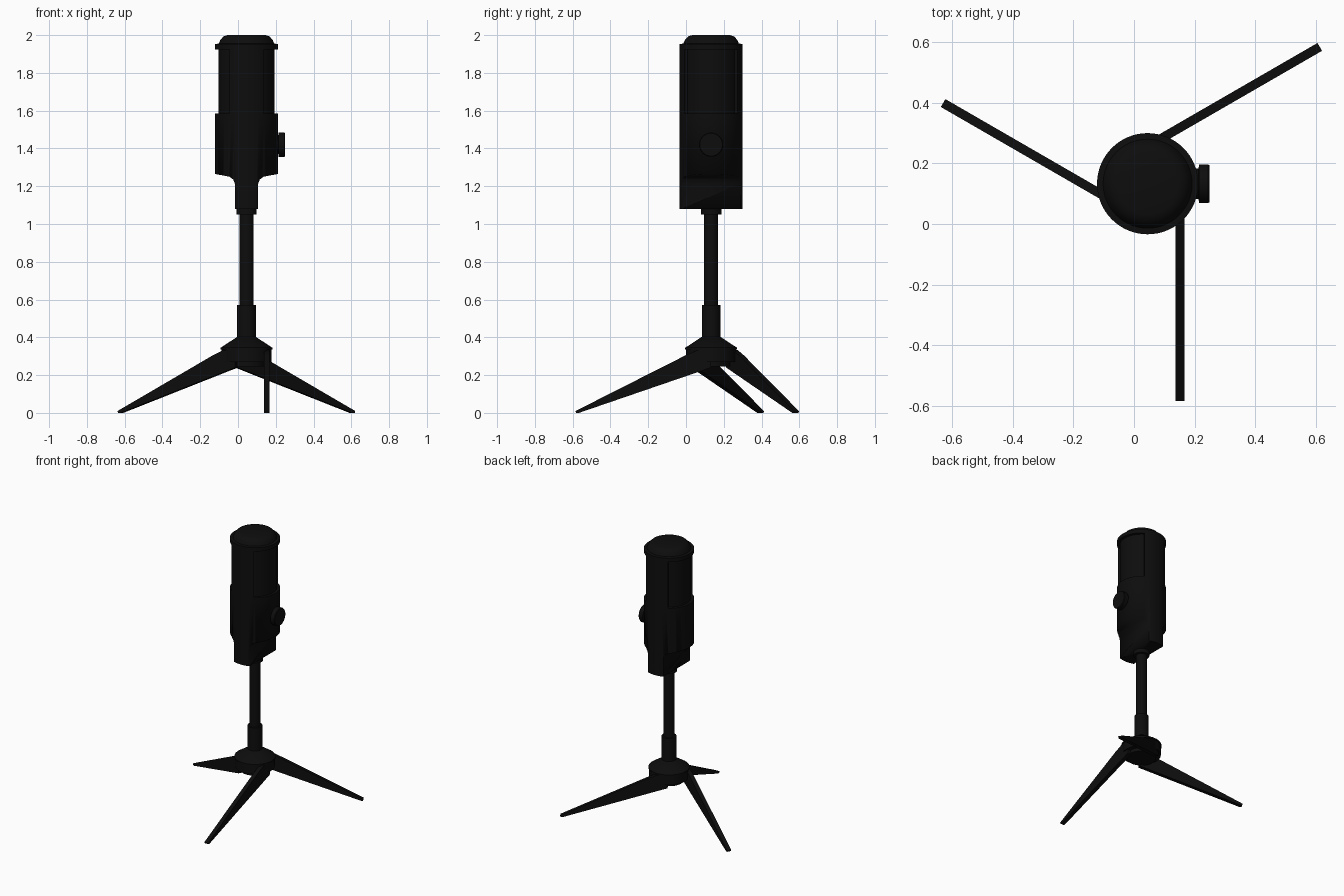
import bpy, bmesh, math
from mathutils import Matrix, Vector

cube = bpy.data.objects.get("Cube")
if cube:
    bpy.data.objects.remove(cube, do_unlink=True)

AXIS = Vector((0.045, 0.133, 0))   # vertical centre line of stand and body

black = bpy.data.materials.new("matte_black")
black.use_nodes = True
black.diffuse_color = (0.004, 0.004, 0.004, 1)
bsdf = next(n for n in black.node_tree.nodes if n.type == 'BSDF_PRINCIPLED')
bsdf.inputs["Base Color"].default_value = black.diffuse_color
bsdf.inputs["Roughness"].default_value = 0.6


def finish(name, bm, matrix=Matrix()):
    """Turn a bmesh into a shaded object on the centre line."""
    bmesh.ops.recalc_face_normals(bm, faces=bm.faces)
    mesh = bpy.data.meshes.new(name)
    bm.to_mesh(mesh)
    bm.free()
    mesh.transform(matrix)
    mesh.materials.append(black)
    obj = bpy.data.objects.new(name, mesh)
    obj.location = AXIS
    bpy.context.collection.objects.link(obj)
    bpy.ops.object.select_all(action='DESELECT')
    obj.select_set(True)
    bpy.context.view_layer.objects.active = obj
    bpy.ops.object.shade_smooth_by_angle(angle=math.radians(35))
    return obj


def lathe(name, profile, steps=64, matrix=Matrix()):
    """Revolve a (radius, height) profile that starts and ends at radius 0."""
    bm = bmesh.new()
    verts = [bm.verts.new((r, 0, z)) for r, z in profile]
    edges = [bm.edges.new(pair) for pair in zip(verts, verts[1:])]
    bmesh.ops.spin(bm, geom=verts + edges, cent=(0, 0, 0), axis=(0, 0, 1),
                   angle=math.tau, steps=steps)
    bmesh.ops.remove_doubles(bm, verts=bm.verts, dist=1e-5)
    return finish(name, bm, matrix)


def prism(name, outline, half_depth, offset=0, matrix=Matrix()):
    """Extrude an (x, z) outline along y, centred on the offset."""
    bm = bmesh.new()
    face = bm.faces.new([bm.verts.new((x, offset - half_depth, z)) for x, z in outline])
    geom = bmesh.ops.extrude_face_region(bm, geom=[face])["geom"]
    bmesh.ops.translate(bm, vec=(0, 2 * half_depth, 0),
                        verts=[v for v in geom if isinstance(v, bmesh.types.BMVert)])
    return finish(name, bm, matrix)


def curved_panel(name, centre, half_angle, r0, r1, z0, z1, steps=12):
    """Raised strip that follows the round body."""
    bm = bmesh.new()
    face = bm.faces.new([bm.verts.new(p) for p in
                         ((r0, 0, z0), (r1, 0, z0), (r1, 0, z1), (r0, 0, z1))])
    cap = face.copy()
    bmesh.ops.spin(bm, geom=[cap] + cap.verts[:] + cap.edges[:], cent=(0, 0, 0),
                   axis=(0, 0, 1), angle=2 * half_angle, steps=steps)
    bmesh.ops.remove_doubles(bm, verts=bm.verts, dist=1e-5)
    return finish(name, bm, Matrix.Rotation(centre - half_angle, 4, 'Z'))


# Head: domed cap with a thin rim, over the slimmer grille
lathe("top_cap", [(0, 2.0), (0.10, 2.0), (0.122, 1.993), (0.138, 1.975), (0.147, 1.955),
                  (0.167, 1.953), (0.167, 1.925), (0, 1.925)])
lathe("grille", [(0, 1.93), (0.148, 1.93), (0.148, 1.58), (0, 1.58)])
for side, turn in (("front", -90), ("back", 90)):
    curved_panel(side + "_strip", math.radians(turn), math.radians(33),
                 0.14, 0.167, 1.58, 1.93)

# Lower body, with both flanks scooped away to leave a flat tongue
body = lathe("lower_body", [(0, 1.585), (0.167, 1.585), (0.167, 1.08), (0, 1.08)])
scoop = [(0.062, 1.0), (0.062, 1.215), (0.07, 1.235), (0.09, 1.25),
         (0.125, 1.257), (0.25, 1.28), (0.25, 1.0)]
for sign in (1, -1):
    cutter = prism("scoop_cutter", [(sign * x, z) for x, z in scoop], 0.3)
    cutter.hide_render = True
    bpy.context.view_layer.objects.active = body
    cut = body.modifiers.new("scoop", 'BOOLEAN')
    cut.operation = 'DIFFERENCE'
    cut.solver = 'EXACT'
    cut.object = cutter
    bpy.ops.object.modifier_apply(modifier=cut.name)
    bpy.data.objects.remove(cutter, do_unlink=True)

# Side knob
lathe("side_knob", [(0, 0.15), (0.05, 0.15), (0.05, 0.168), (0.064, 0.17), (0.064, 0.2),
                    (0.06, 0.205), (0, 0.205)], 40,
      Matrix.Translation((0, 0, 1.42)) @ Matrix.Rotation(math.pi / 2, 4, 'Y'))

# Stand: collar, pole, socket and hub
lathe("collar", [(0, 1.09), (0.054, 1.09), (0.054, 1.05), (0, 1.05)], 40)
lathe("pole", [(0, 1.06), (0.037, 1.06), (0.037, 0.55), (0, 0.55)], 32)
lathe("pole_socket", [(0, 0.572), (0.049, 0.572), (0.049, 0.39), (0, 0.39)], 32)
lathe("hub", [(0, 0.402), (0.05, 0.402), (0.137, 0.345), (0.137, 0.335), (0.132, 0.335),
              (0.132, 0.27), (0.1, 0.27), (0.1, 0.245), (0, 0.245)], 48)

# Three tapered legs, each set to one side of the hub centre
leg = [(0, 0.24), (0.70, 0), (0.715, 0), (0.718, 0.01), (0.135, 0.305), (0.07, 0.333), (0, 0.32)]
for name, turn in (("front_leg", -90), ("back_left_leg", 30), ("back_right_leg", 150)):
    prism(name, leg, 0.015, 0.107, Matrix.Rotation(math.radians(turn), 4, 'Z'))
